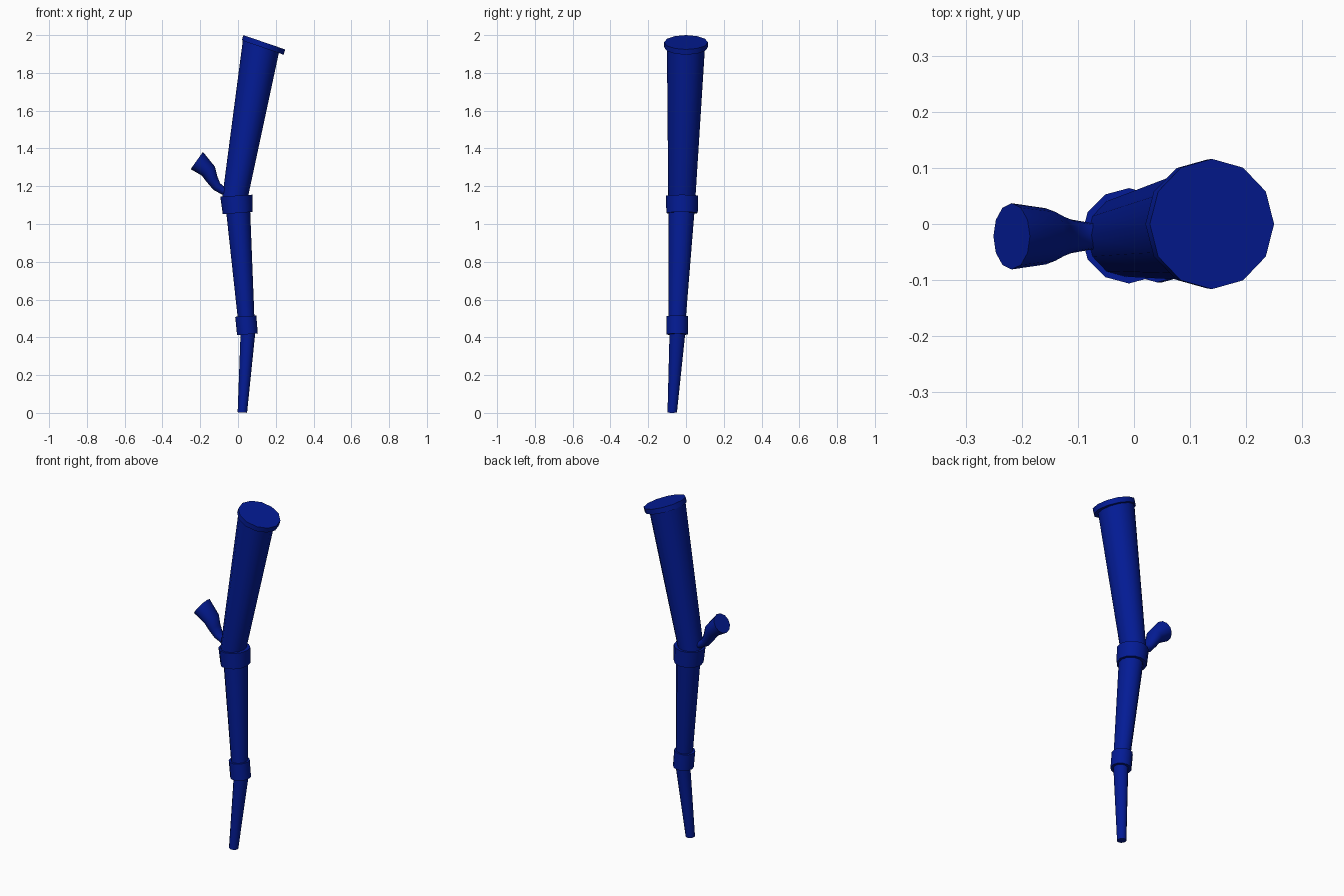
import bpy, bmesh, math
from mathutils import Vector

cube = bpy.data.objects.get("Cube")
if cube:
    bpy.data.objects.remove(cube, do_unlink=True)

blue = bpy.data.materials.new("deep_blue")
blue.use_nodes = True
COLOUR = (0.001, 0.011, 0.3, 1)
blue.diffuse_color = COLOUR
blue.node_tree.nodes["Principled BSDF"].inputs["Base Color"].default_value = COLOUR

SIDES = 12


def loft(name, rings):
    """Capped tube through rings of (x, y, z, lean towards +x, radius, depth radius)."""
    bm = bmesh.new()
    loops = []
    for x, y, z, lean, r, ry in rings:
        centre = Vector((x, y, z))
        u = Vector((math.cos(lean), 0, -math.sin(lean))) * r
        v = Vector((0, ry, 0))
        angles = [2 * math.pi * i / SIDES for i in range(SIDES)]
        loops.append([bm.verts.new(centre + u * math.cos(a) + v * math.sin(a)) for a in angles])
    for low, high in zip(loops, loops[1:]):
        for i in range(SIDES):
            j = (i + 1) % SIDES
            bm.faces.new((low[i], low[j], high[j], high[i]))
    bm.faces.new(loops[0][::-1])
    bm.faces.new(loops[-1])
    bmesh.ops.recalc_face_normals(bm, faces=bm.faces)
    mesh = bpy.data.meshes.new(name)
    bm.to_mesh(mesh)
    bm.free()
    mesh.materials.append(blue)
    obj = bpy.data.objects.new(name, mesh)
    bpy.context.collection.objects.link(obj)
    bpy.ops.object.select_all(action="DESELECT")
    obj.select_set(True)
    bpy.context.view_layer.objects.active = obj
    bpy.ops.object.shade_smooth_by_angle(angle=math.radians(38))


# Three tapering lengths, narrowest at the bottom
loft("lower_tube", [(0.023, -0.073, 0.002, 0.06, 0.025, 0.025),
                    (0.053, -0.045, 0.43, 0.0, 0.039, 0.042)])
loft("middle_tube", [(0.043, -0.047, 0.5, -0.08, 0.044, 0.046),
                     (0.0, -0.023, 1.08, -0.04, 0.064, 0.069)])
loft("upper_tube", [(-0.016, -0.022, 1.14, 0.1, 0.067, 0.072),
                    (0.122, 0.0, 1.945, 0.33, 0.101, 0.101)])

# Collars over the joints
loft("lower_collar", [(0.05, -0.047, 0.416, -0.08, 0.055, 0.057),
                      (0.041, -0.047, 0.512, -0.06, 0.056, 0.057)])
loft("upper_collar", [(-0.002, -0.021, 1.058, -0.08, 0.079, 0.083),
                      (-0.009, -0.021, 1.15, -0.06, 0.085, 0.085)])

# Capped rim at the top
loft("top_rim", [(0.131, 0.0, 1.934, 0.33, 0.117, 0.115),
                 (0.139, 0.0, 1.962, 0.33, 0.117, 0.116)])

# Side branch that bends up into a flared cup
loft("side_spout", [(-0.035, -0.022, 1.16, -1.1, 0.019, 0.022),
                    (-0.078, -0.022, 1.175, -1.0, 0.02, 0.024),
                    (-0.112, -0.022, 1.198, -0.8, 0.025, 0.03),
                    (-0.138, -0.022, 1.238, -0.5, 0.032, 0.04),
                    (-0.157, -0.022, 1.28, -0.6, 0.042, 0.05),
                    (-0.218, -0.022, 1.336, -0.95, 0.056, 0.059)])
